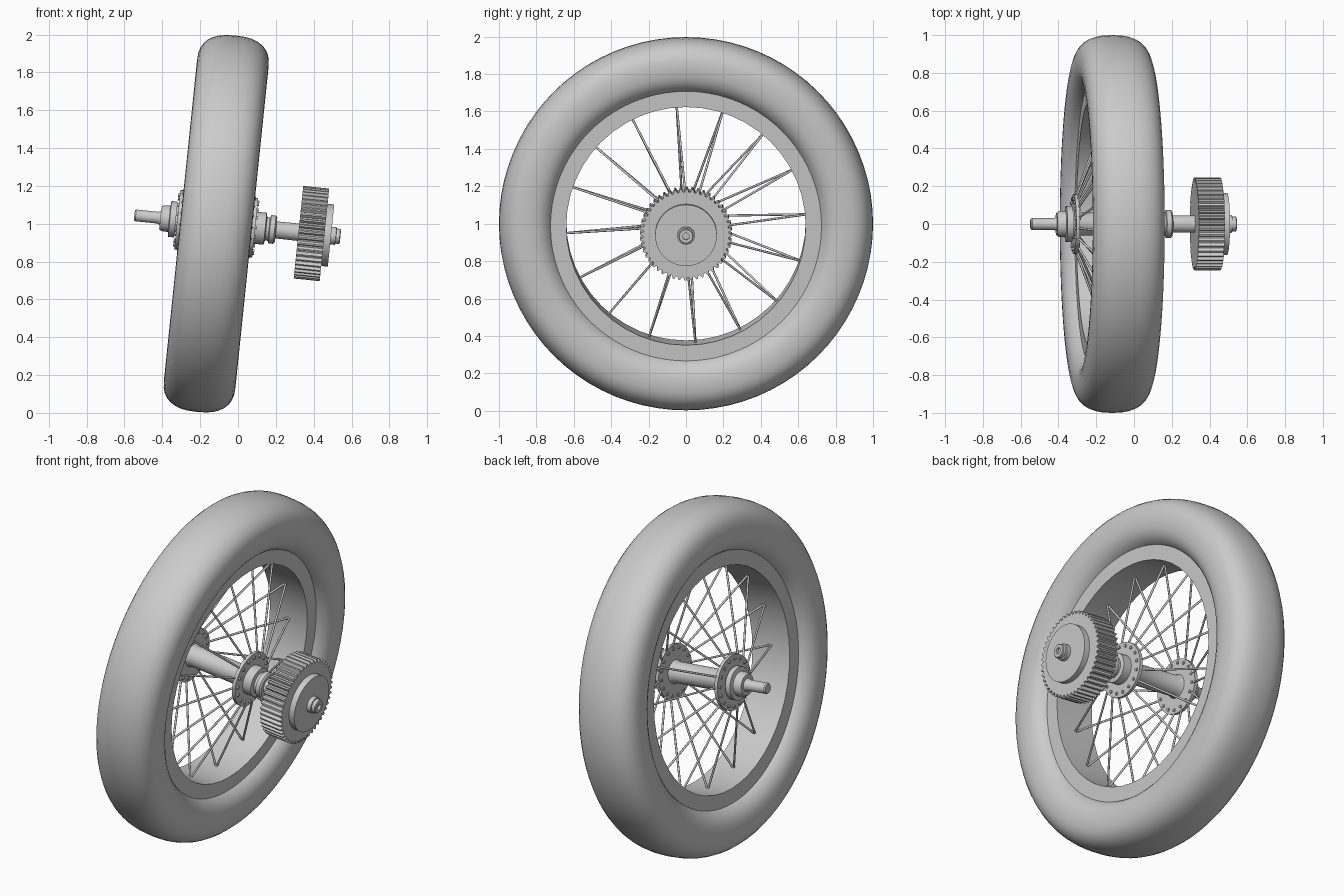
import bpy, bmesh, math
from mathutils import Matrix, Vector

cube = bpy.data.objects.get("Cube")
if cube:
    bpy.data.objects.remove(cube, do_unlink=True)

# Single grey material
grey = bpy.data.materials.new("plain_grey")
grey.use_nodes = True
COLOUR = (0.6, 0.6, 0.6, 1)
grey.diffuse_color = COLOUR
next(n for n in grey.node_tree.nodes
     if n.type == 'BSDF_PRINCIPLED').inputs["Base Color"].default_value = COLOUR

# Everything is built around the local x axis, then leaned over
PLACE = Matrix.Translation((-0.115, 0, 1)) @ Matrix.Rotation(math.radians(5.9), 4, 'Y')
SPOKES = 16
STEP = math.tau / SPOKES


def radial(u, r, a):
    """Point at distance u along the axle, radius r, angle a from the top."""
    return Vector((u, r * math.sin(a), r * math.cos(a)))


def finish(name, bm, angle=35):
    bmesh.ops.remove_doubles(bm, verts=bm.verts, dist=1e-5)
    bmesh.ops.recalc_face_normals(bm, faces=bm.faces)
    mesh = bpy.data.meshes.new(name)
    bm.to_mesh(mesh)
    bm.free()
    mesh.materials.append(grey)
    mesh.shade_smooth()
    mesh.set_sharp_from_angle(angle=math.radians(angle))
    obj = bpy.data.objects.new(name, mesh)
    bpy.context.collection.objects.link(obj)
    obj.matrix_world = PLACE
    return obj


def lathe(name, profile, seg=32, closed=False, radius=lambda r, i: r):
    """Revolve (axial, radius) points about the axle."""
    bm = bmesh.new()
    rings = [[bm.verts.new(radial(u, radius(r, i), math.tau * i / seg))
              for u, r in profile] for i in range(seg)]
    n = len(profile)
    for i in range(seg):
        a, b = rings[i], rings[(i + 1) % seg]
        for j in range(n if closed else n - 1):
            k = (j + 1) % n
            bm.faces.new((a[j], a[k], b[k], b[j]))
    return finish(name, bm)


def rod(bm, start, end, r, sides=8):
    d = end - start
    m = Matrix.Translation((start + end) / 2) @ d.to_track_quat('Z', 'Y').to_matrix().to_4x4()
    bmesh.ops.create_cone(bm, cap_ends=True, segments=sides, radius1=r, radius2=r,
                          depth=d.length, matrix=m)


# Tyre with a squarish rounded section
def soft(v):
    return math.copysign(abs(v) ** 0.8, v)


section = [(0.19 * soft(math.cos(t)), 0.85 + 0.15 * soft(math.sin(t)))
           for t in (math.tau * k / 32 for k in range(32))]
lathe("tyre", section, 80, closed=True)

# Rim band with flat sides
lathe("rim", [(-0.125, 0.64), (0.125, 0.64), (0.125, 0.74), (-0.125, 0.74)], 48, closed=True)

# Hub barrel
lathe("hub_barrel", [(-0.2, 0), (-0.2, 0.075), (-0.17, 0.06), (0.17, 0.06), (0.2, 0.075), (0.2, 0)])

# Flanges
for side, u in (("right", -0.197), ("left", 0.197)):
    lathe(side + "_flange", [(u - 0.01, 0), (u - 0.01, 0.158), (u + 0.01, 0.158), (u + 0.01, 0)], 48)

# Bearing cups outside the flanges
lathe("right_bearing_cup", [(-0.2, 0), (-0.2, 0.08), (-0.215, 0.08), (-0.215, 0.095),
                            (-0.247, 0.095), (-0.25, 0.07), (-0.285, 0.068), (-0.297, 0.06),
                            (-0.297, 0)])
lathe("left_bearing_cup", [(0.2, 0), (0.2, 0.085), (0.26, 0.085), (0.265, 0.062), (0.28, 0.062),
                           (0.285, 0.075), (0.31, 0.075), (0.318, 0.065), (0.318, 0)])

# Axle with a stepped tip and a recessed end
lathe("axle", [(-0.435, 0), (-0.435, 0.026), (-0.428, 0.031), (-0.31, 0.031), (-0.29, 0.042),
               (0.28, 0.045), (0.635, 0.047), (0.637, 0.04), (0.656, 0.04), (0.66, 0.036),
               (0.66, 0.018), (0.645, 0.018), (0.645, 0)])

# Toothed drum and its boss
lathe("gear", [(0.437, 0), (0.437, 0.246), (0.575, 0.246), (0.575, 0)], 48 * 4,
      radius=lambda r, i: r - 0.017 if r > 0.2 and i % 4 > 1 else r)
lathe("gear_boss", [(0.57, 0), (0.57, 0.165), (0.61, 0.165), (0.61, 0)], 48)

# Spokes: each rim point joins one spoke from either flange
spokes, heads = bmesh.new(), bmesh.new()
for i in range(SPOKES):
    a = math.radians(-4.5) + i * STEP
    for s in (-1, 1):
        hub_angle = a + s * math.radians(5)
        rod(spokes, radial(s * 0.197, 0.135, hub_angle), radial(0, 0.65, a), 0.006)
        rod(heads, radial(s * 0.18, 0.135, hub_angle), radial(s * 0.215, 0.135, hub_angle), 0.009)
finish("spokes", spokes, 50)
finish("spoke_heads", heads, 50)
